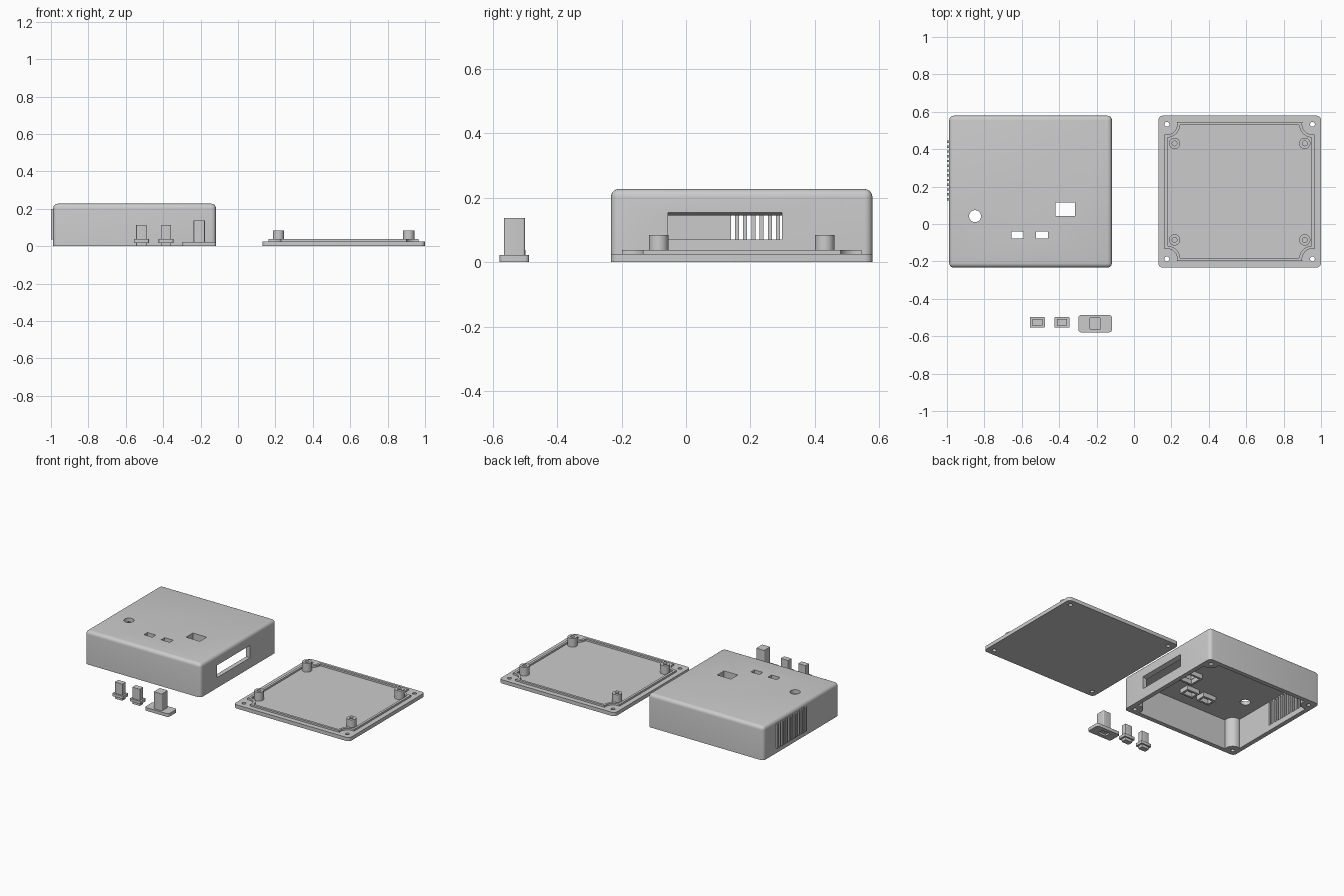
import bpy, bmesh
from math import acos, asin, pi, cos, sin

if "Cube" in bpy.data.objects:
    bpy.data.objects.remove(bpy.data.objects["Cube"])

HX, HY, YC = 0.435, 0.406, 0.173      # half size and y centre of case and lid
CASE_X, LID_X = -0.553, 0.565
SX, SY = 0.389, 0.36                  # screw positions from the centre


def prism(name, pts, z0, z1, x=0, y=0):
    bm = bmesh.new()
    face = bm.faces.new([bm.verts.new((px + x, py + y, z0)) for px, py in pts])
    new = bmesh.ops.extrude_face_region(bm, geom=[face])["geom"]
    for v in new:
        if isinstance(v, bmesh.types.BMVert):
            v.co.z = z1
    bmesh.ops.recalc_face_normals(bm, faces=bm.faces)
    me = bpy.data.meshes.new(name)
    bm.to_mesh(me)
    bm.free()
    ob = bpy.data.objects.new(name, me)
    bpy.context.collection.objects.link(ob)
    return ob


def rect(hx, hy, r=0, n=6):
    if r == 0:
        return [(hx, hy), (-hx, hy), (-hx, -hy), (hx, -hy)]
    pts = []
    for q, (sx, sy) in enumerate([(1, 1), (-1, 1), (-1, -1), (1, -1)]):
        for i in range(n + 1):
            a = pi / 2 * (q + i / n)
            pts.append((sx * (hx - r) + r * cos(a), sy * (hy - r) + r * sin(a)))
    return pts


def circle(r, n=32):
    return [(r * cos(2 * pi * i / n), r * sin(2 * pi * i / n)) for i in range(n)]


def notched(inset, r, n=14):
    """Rectangle whose corners are scooped out around the screw positions."""
    X, Y = HX - inset, HY - inset
    a0, a1 = -acos((X - SX) / r), -pi - asin((Y - SY) / r)
    arc = [(SX + r * cos(a0 + (a1 - a0) * i / n),
            SY + r * sin(a0 + (a1 - a0) * i / n)) for i in range(n + 1)]
    pts = []
    for sx, sy in [(1, 1), (-1, 1), (-1, -1), (1, -1)]:
        pts += [(sx * px, sy * py) for px, py in (arc if sx * sy > 0 else arc[::-1])]
    return pts


def cut(ob, cutters):
    for c in cutters:
        c.hide_render = True
        m = ob.modifiers.new("cut", "BOOLEAN")
        m.operation, m.solver, m.object = "DIFFERENCE", "EXACT", c
    dg = bpy.context.evaluated_depsgraph_get()
    dg.update()
    me = bpy.data.meshes.new_from_object(ob.evaluated_get(dg))
    ob.modifiers.clear()
    ob.data = me
    for c in cutters:
        bpy.data.objects.remove(c)


def bevel(ob, width, test, seg=5):
    bm = bmesh.new()
    bm.from_mesh(ob.data)
    edges = [e for e in bm.edges if test(*[v.co for v in e.verts])]
    bmesh.ops.bevel(bm, geom=edges, offset=width, segments=seg, profile=0.5, affect="EDGES")
    bm.to_mesh(ob.data)
    bm.free()


def corners(x, y):
    return [(sx * x, sy * y) for sx in (-1, 1) for sy in (-1, 1)]


def tube(name, outer, inner, z0, z1, x, y):
    ob = prism(name, outer, z0, z1, x, y)
    cut(ob, [prism("cutter", inner, z0 - 0.02, z1 + 0.02, x, y)])
    return ob


# case shell with rounded top and uprights
case = prism("case_shell", rect(HX, HY), 0, 0.227, CASE_X, YC)
bevel(case, 0.024, lambda a, b: max(a.z, b.z) > 0.1)
cutters = [prism("cavity", notched(0.03, 0.05), -0.02, 0.202, CASE_X, YC)]
cutters += [prism("screw_hole", circle(0.013, 20), -0.02, 0.12, CASE_X + x, YC + y)
            for x, y in corners(SX, SY)]

# openings in the top: round hole and three button holes
buttons = [(-0.368, 0.079, 0.052, 0.037, 0.095, 0.052),
           (-0.622, -0.058, 0.032, 0.019, 0.044, 0.032),
           (-0.492, -0.058, 0.032, 0.019, 0.044, 0.032)]
cutters.append(prism("round_hole", circle(0.032), 0.15, 0.3, -0.85, 0.042))
for x, y, hx, hy, _, _ in buttons:
    cutters.append(prism("button_hole", rect(hx, hy), 0.15, 0.3, x, y))

# side window with sloped upper edge, and vent opening on the other side
window = prism("window", rect(0.045, 0.177), 0.07, 0.165, -0.123, 0.121)
for v in window.data.vertices:
    if v.co.z > 0.1 and v.co.x < -0.13:
        v.co.z = 0.14
cutters.append(window)
cutters.append(prism("vent", rect(0.04, 0.157), 0.037, 0.197, -0.985, 0.286))
cut(case, cutters)

# vent slats
for i in range(13):
    prism(f"vent_slat_{i + 1}", rect(0.0215, 0.0062), 0.035, 0.199, -0.9785, 0.133 + i * 0.0255)

# button guides below the top
for i, (x, y, hx, hy, _, _) in enumerate(buttons):
    tube(f"button_guide_{i + 1}", rect(hx + 0.016, hy + 0.016), rect(hx + 0.002, hy + 0.002),
         0.172, 0.204, x, y)

# lid plate, locating lip and board standoffs
lid = prism("lid_plate", rect(HX, HY, 0.024), 0, 0.025, LID_X, YC)
cut(lid, [prism("screw_hole", circle(0.013, 20), -0.1, 0.1, LID_X + x, YC + y)
          for x, y in corners(SX, SY)])
lip = tube("lid_lip", notched(0.034, 0.055), notched(0.05, 0.071), 0.023, 0.037, LID_X, YC)
posts = [tube(f"standoff_{i + 1}", circle(0.03), circle(0.013, 20), 0.023, 0.084,
              LID_X + x, YC + y) for i, (x, y) in enumerate(corners(0.348, 0.258))]

# two small loose buttons with a collar
keys = []
for i, x in enumerate((-0.517, -0.385)):
    stem = prism(f"small_button_stem_{i + 1}", rect(0.028, 0.018, 0.004, 3), 0, 0.113, x, -0.526)
    flange = prism(f"small_button_flange_{i + 1}", rect(0.04, 0.028, 0.004, 3), 0.018, 0.037,
                   x, -0.526)
    keys += [stem, flange]

# large loose button with a recess underneath
flange = prism("large_button_flange", rect(0.0895, 0.046, 0.014), 0, 0.022, -0.2075, -0.533)
cut(flange, [prism("recess", rect(0.03, 0.02), -0.02, 0.012, -0.2075, -0.533)])
stem = prism("large_button_stem", rect(0.03, 0.0325, 0.006, 4), 0.02, 0.137, -0.2075, -0.533)
keys += [flange, stem]

# smooth shading on the rounded parts
bpy.ops.object.select_all(action="DESELECT")
for ob in [case, lid, lip] + posts + keys:
    ob.select_set(True)
bpy.context.view_layer.objects.active = case
bpy.ops.object.shade_smooth_by_angle(angle=0.6)
